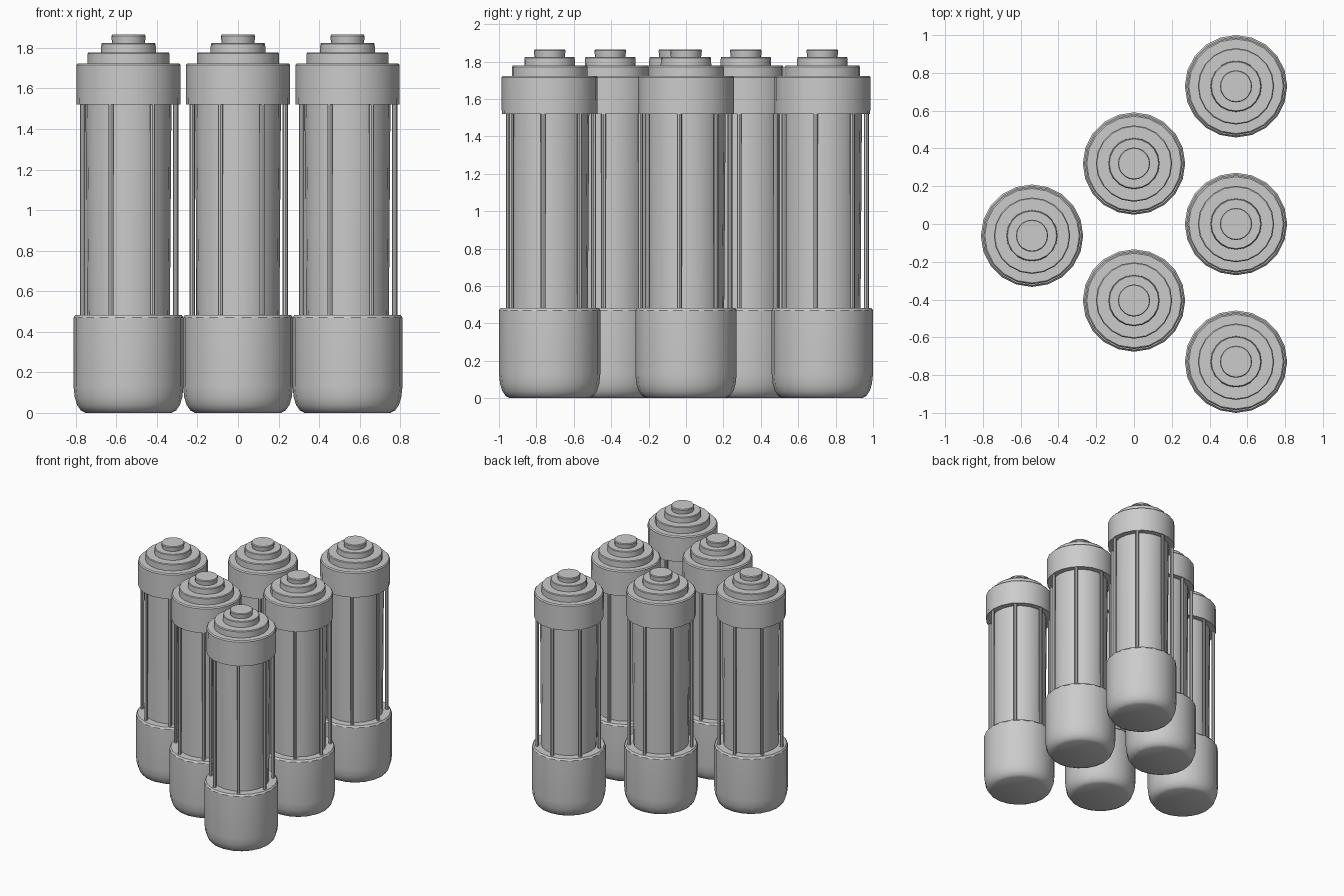
import bpy, bmesh, math

cube = bpy.data.objects.get("Cube")
if cube:
    bpy.data.objects.remove(cube, do_unlink=True)

SIDES = 20
RODS = 7
ROD_RING = 0.236
ROD_START = math.radians(-60)

grey = bpy.data.materials.new("plain_grey")
grey.use_nodes = True
grey.diffuse_color = (0.6, 0.6, 0.6, 1)
grey.node_tree.nodes["Principled BSDF"].inputs["Base Color"].default_value = (0.6, 0.6, 0.6, 1)


def finish(name, bm, location):
    """Turn a bmesh into a smooth shaded object with crisp edges."""
    bmesh.ops.recalc_face_normals(bm, faces=bm.faces)
    mesh = bpy.data.meshes.new(name)
    bm.to_mesh(mesh)
    bm.free()
    mesh.materials.append(grey)
    obj = bpy.data.objects.new(name, mesh)
    obj.location = location
    bpy.context.collection.objects.link(obj)
    bpy.ops.object.select_all(action="DESELECT")
    obj.select_set(True)
    bpy.context.view_layer.objects.active = obj
    bpy.ops.object.shade_smooth_by_angle(angle=math.radians(32))
    return obj


def lathe(name, profile, location):
    """Closed solid of revolution from (radius, height) pairs."""
    bm = bmesh.new()
    rings = []
    for r, z in profile:
        rings.append([bm.verts.new((r * math.cos(math.tau * i / SIDES),
                                    r * math.sin(math.tau * i / SIDES), z))
                      for i in range(SIDES)])
    for low, high in zip(rings, rings[1:]):
        for i in range(SIDES):
            j = (i + 1) % SIDES
            bm.faces.new((low[i], low[j], high[j], high[i]))
    bm.faces.new(rings[0])
    bm.faces.new(rings[-1])
    return finish(name, bm, location)


def rod_cage(name, location):
    """Ring of thin upright rods between base and cap."""
    bm = bmesh.new()
    for k in range(RODS):
        a = ROD_START + math.tau * k / RODS
        made = bmesh.ops.create_cone(bm, cap_ends=True, segments=8,
                                     radius1=0.013, radius2=0.013, depth=1.1)
        bmesh.ops.translate(bm, verts=made["verts"],
                            vec=(ROD_RING * math.cos(a), ROD_RING * math.sin(a), 1.0))
    return finish(name, bm, location)


# Profiles of the turned parts
base = [(0.212, 0), (0.235, 0.012), (0.253, 0.038), (0.265, 0.075),
        (0.271, 0.13), (0.271, 0.47), (0.262, 0.483)]
core = [(0.204, 0.46), (0.212, 1.55)]
cap = [(0.256, 1.52), (0.257, 1.715), (0.25, 1.724)]
step = [(0.202, 1.7), (0.202, 1.772), (0.197, 1.778)]
collar = [(0.136, 1.76), (0.134, 1.82), (0.13, 1.825)]
knob = [(0.078, 1.8), (0.085, 1.858), (0.081, 1.865)]
turned = {"base": base, "core": core, "cap": cap,
          "cap_step": step, "cap_collar": collar, "cap_knob": knob}

# Six canisters in a triangle
places = [(0.54, 0.729), (0.54, 0), (0.54, -0.729),
          (0, 0.32), (0, -0.405), (-0.54, -0.062)]
for n, (x, y) in enumerate(places, 1):
    for part, profile in turned.items():
        lathe(f"canister_{n}_{part}", profile, (x, y, 0))
    rod_cage(f"canister_{n}_rods", (x, y, 0))
